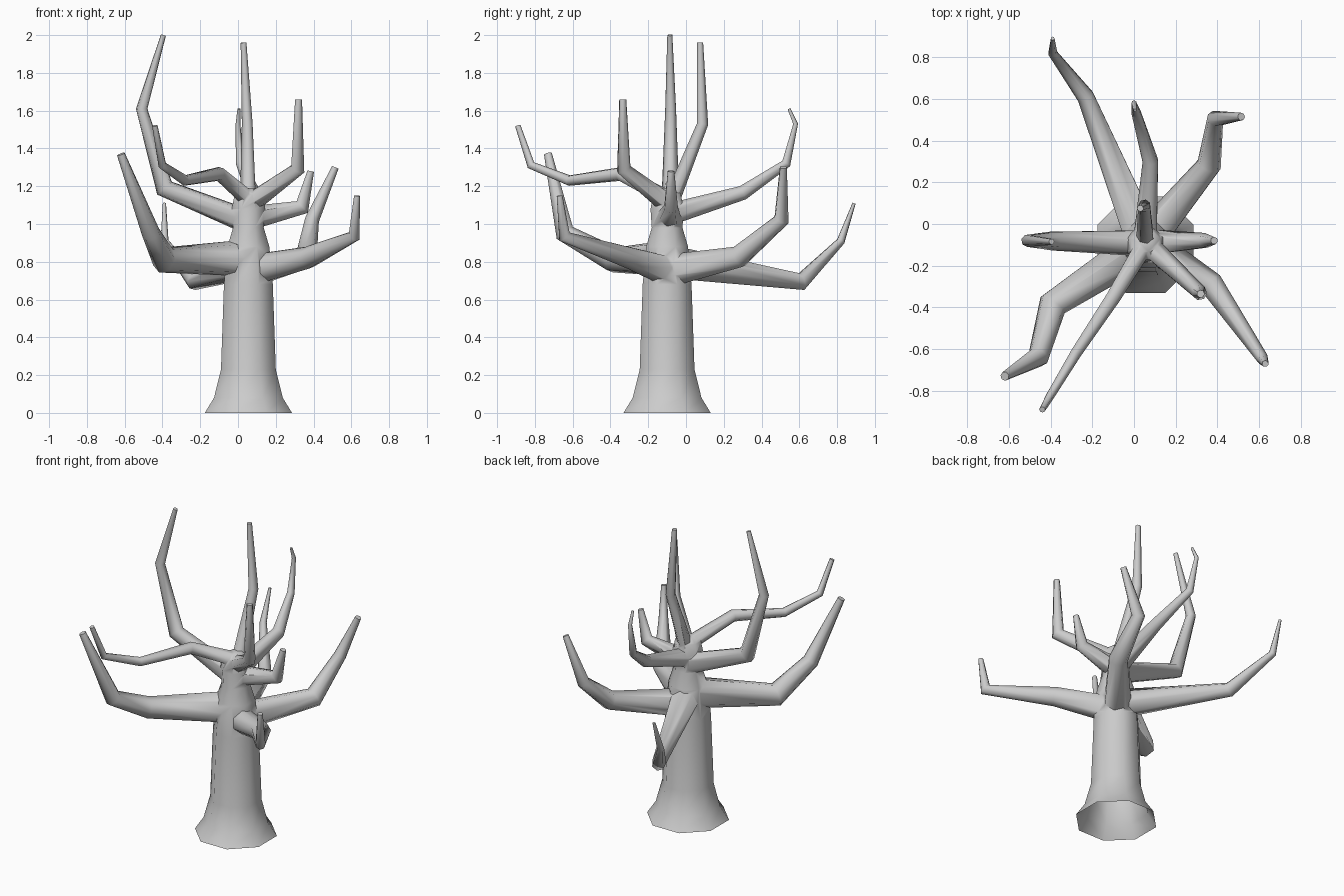
import bpy, bmesh, math
from mathutils import Vector

if "Cube" in bpy.data.objects:
    bpy.data.objects.remove(bpy.data.objects["Cube"])

AX, AY = .055, -.09   # trunk axis


def tube(name, P, R, sides):
    """Closed tube along points P with radii R and mitred joints."""
    seg = [(b - a).normalized() for a, b in zip(P, P[1:])]
    bm = bmesh.new()
    u = Vector((1, 0, 0)) if abs(seg[0].z) > 0.95 else seg[0].cross(Vector((0, 0, 1))).normalized()
    rings = []
    for i, p in enumerate(P):
        d0, d1 = seg[max(i - 1, 0)], seg[min(i, len(seg) - 1)]
        if i:
            u = seg[max(i - 2, 0)].rotation_difference(d0) @ u
        v = d0.cross(u).normalized()
        n = (d0 + d1).normalized()
        ring = []
        for k in range(sides):
            a = 2 * math.pi * (k + 0.5) / sides
            off = (u * math.cos(a) + v * math.sin(a)) * R[i]
            off -= d0 * (off.dot(n) / d0.dot(n))   # slide onto the mitre plane
            ring.append(bm.verts.new(p + off))
        rings.append(ring)
    for a, b in zip(rings, rings[1:]):
        for k in range(sides):
            j = (k + 1) % sides
            bm.faces.new((a[k], a[j], b[j], b[k]))
    bm.faces.new(rings[0][::-1])
    bm.faces.new(rings[-1])
    bmesh.ops.recalc_face_normals(bm, faces=bm.faces)
    me = bpy.data.meshes.new(name)
    bm.to_mesh(me)
    bm.free()
    ob = bpy.data.objects.new(name, me)
    bpy.context.collection.objects.link(ob)
    return ob


def branch(name, z0, r0, r1, *pts):
    """Branch leaving the trunk axis at height z0, tapering evenly along its length."""
    P = [Vector((AX, AY, z0))] + [Vector(p) for p in pts]
    run = [0]
    for a, b in zip(P, P[1:]):
        run.append(run[-1] + (b - a).length)
    return tube(name, P, [r0 + (r1 - r0) * s / run[-1] for s in run], 7)


# trunk with flared foot and knobbly crown: height, radius
profile = [(0, .25), (.08, .197), (.23, .157), (.68, .14), (.88, .12),
           (.98, .088), (1.08, .095), (1.16, .078), (1.19, .035)]
tree = tube("tree", [Vector((AX, AY - .01, z)) for z, r in profile], [r for z, r in profile], 8)

parts = [
    # lower tier
    branch("front_left", .82, .10, .022, (-.39, -.385, .81), (-.46, -.64, .95), (-.62, -.73, 1.37)),
    branch("front_right", .75, .085, .016, (.37, -.29, .82), (.615, -.645, .935), (.63, -.67, 1.15)),
    branch("back_left", .80, .09, .009, (-.23, .61, .695), (-.39, .82, .91), (-.39, .89, 1.11)),
    branch("back_right", .75, .09, .019, (.36, .28, .825), (.39, .505, 1.02), (.515, .515, 1.3)),
    # middle tier
    branch("left", 1.01, .066, .014, (-.39, -.08, 1.19), (-.51, -.08, 1.61), (-.395, -.085, 2)),
    branch("right", 1.03, .066, .018, (.34, -.08, 1.09), (.385, -.08, 1.28)),
    branch("back", 1.05, .06, .008, (.08, .3, 1.165), (.012, .53, 1.32), (0, .58, 1.53), (.005, .545, 1.61)),
    # crown
    branch("crown_right", 1.1, .055, .019, (.315, -.33, 1.29), (.32, -.335, 1.66)),
    branch("crown_top", 1.09, .045, .016, (.05, .088, 1.53), (.03, .075, 1.96)),
    branch("crown_front", 1.13, .046, .015, (-.1, -.35, 1.265), (-.28, -.62, 1.23),
           (-.4, -.82, 1.31), (-.44, -.89, 1.52)),
]

# merge every branch into the trunk
for ob in parts:
    m = tree.modifiers.new(ob.name, 'BOOLEAN')
    m.operation, m.solver, m.object = 'UNION', 'EXACT', ob
bpy.context.view_layer.update()
dg = bpy.context.evaluated_depsgraph_get()
merged = bpy.data.meshes.new_from_object(tree.evaluated_get(dg))
tree.modifiers.clear()
tree.data = merged
for ob in parts:
    bpy.data.objects.remove(ob)

# open underside, like a hollow stump
bm = bmesh.new()
bm.from_mesh(merged)
bmesh.ops.remove_doubles(bm, verts=bm.verts, dist=0.002)
foot = [f for f in bm.faces if all(v.co.z < 0.001 for v in f.verts)]
bmesh.ops.delete(bm, geom=foot, context='FACES_ONLY')
bm.to_mesh(merged)
bm.free()

bpy.context.view_layer.objects.active = tree
tree.select_set(True)
bpy.ops.object.shade_smooth_by_angle(angle=math.radians(62))
